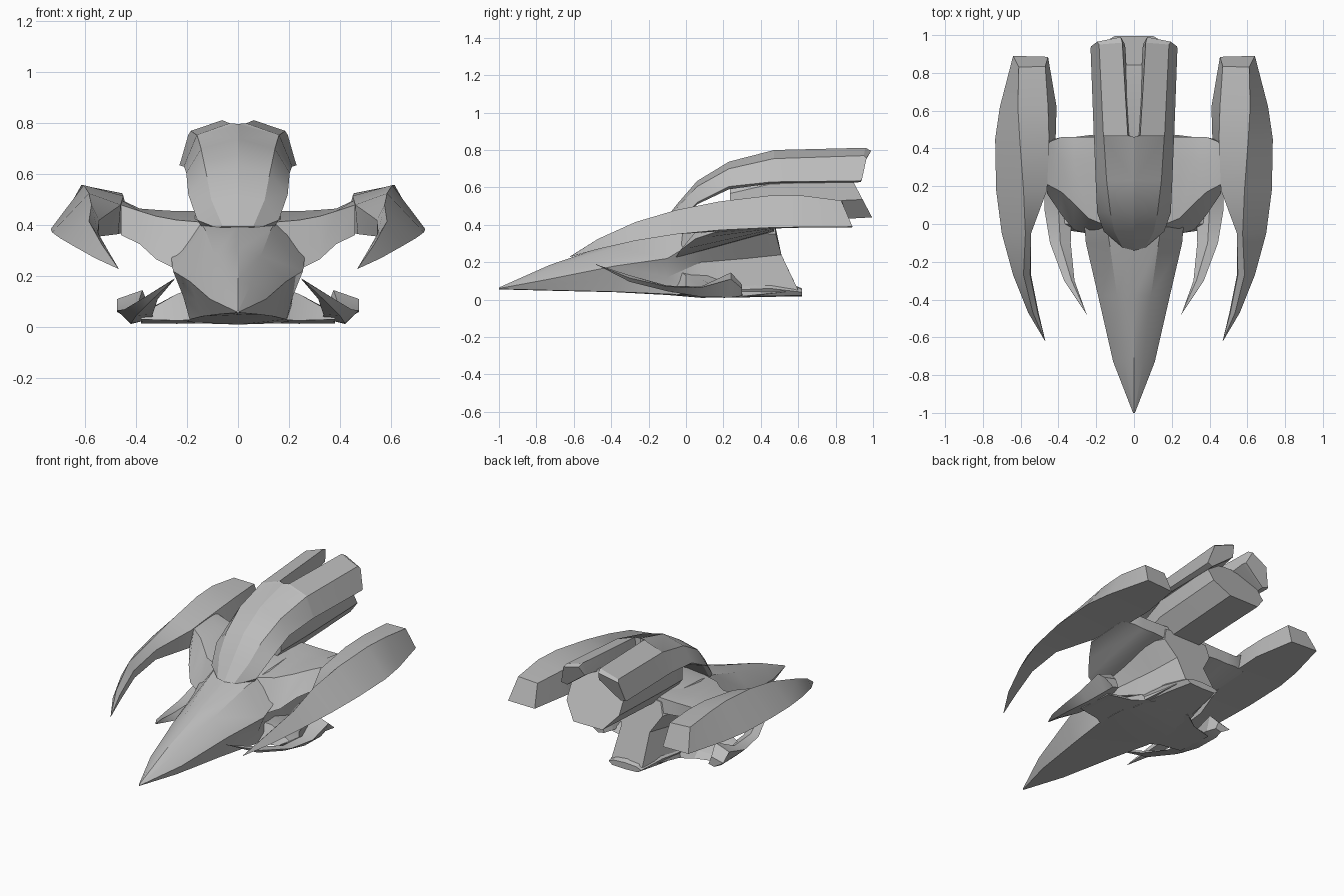
import bpy, bmesh, math

grey = bpy.data.materials.new("hull_grey")
grey.diffuse_color = (0.5, 0.5, 0.5, 1)


def loft(name, rings, mirror=False):
    """Skin a list of rings (equal point counts); optionally add the copy at -x."""
    bm = bmesh.new()
    for s in ((1, -1) if mirror else (1,)):
        vs = [[bm.verts.new((s * x, y, z)) for x, y, z in r] for r in rings]
        n = len(rings[0])
        for a, b in zip(vs, vs[1:]):
            for i in range(n):
                j = (i + 1) % n
                bm.faces.new((a[i], a[j], b[j], b[i]))
        bm.faces.new(vs[0])
        bm.faces.new(vs[-1])
    bmesh.ops.remove_doubles(bm, verts=bm.verts, dist=0.0005)
    bmesh.ops.recalc_face_normals(bm, faces=bm.faces)
    me = bpy.data.meshes.new(name)
    bm.to_mesh(me)
    bm.free()
    me.materials.append(grey)
    ob = bpy.data.objects.new(name, me)
    bpy.context.collection.objects.link(ob)
    bpy.ops.object.select_all(action='DESELECT')
    ob.select_set(True)
    bpy.context.view_layer.objects.active = ob
    bpy.ops.object.shade_smooth_by_angle(angle=math.radians(28))
    return ob


def at_y(y, *pts):
    return [(x, y, z) for x, z in pts]


def at_x(x, *pts):
    return [(x, y, z) for y, z in pts]


def sym(half):
    """Close a half ring whose first and last points lie on x = 0."""
    return half + [(-x, y, z) for x, y, z in half[-2:0:-1]]


# Main hull: pointed nose, wide chine, narrow waist towards the tail
loft("main_hull", [sym(r) for r in (
    at_y(-1.0, (0, .065), (.003, .064), (.005, .06), (.004, .058), (.003, .057), (0, .055)),
    at_y(-.73, (0, .185), (.05, .165), (.11, .11), (.095, .08), (.08, .05), (0, .048)),
    at_y(-.38, (0, .305), (.09, .28), (.19, .18), (.165, .11), (.14, .042), (0, .04)),
    at_y(-.10, (0, .405), (.13, .385), (.255, .22), (.215, .12), (.19, .03), (0, .025)),
    at_y(.08, (0, .45), (.16, .43), (.27, .33), (.18, .20), (.20, .02), (0, .01)),
    at_y(.32, (0, .46), (.17, .45), (.24, .36), (.13, .22), (.17, .02), (0, .012)),
    [(0, .46, .45), (.15, .47, .43), (.17, .48, .35), (.10, .51, .24), (.11, .60, .05), (0, .61, .03)],
)])

# Flat tail plate below the slanted back
loft("tail_plate", [sym(r) for r in (
    at_y(.2, (0, .12), (.15, .11), (.19, .05), (.17, .015), (0, .01)),
    at_y(.45, (0, .13), (.10, .11), (.15, .06), (.13, .02), (0, .015)),
    at_y(.62, (0, .06), (.08, .055), (.115, .04), (.09, .022), (0, .018)))])

# Arched hood over the back, split into two thin prongs beside the slot
loft("upper_hood", [
    [(0, -.14, .395), (.06, -.125, .395), (.085, -.09, .39), (.06, -.06, .37), (0, -.06, .37)],
    at_y(-.04, (0, .52), (.105, .50), (.16, .42), (.14, .39), (0, .39)),
    at_y(.06, (0, .635), (.125, .605), (.195, .52), (.165, .51), (0, .52)),
    at_y(.23, (0, .738), (.145, .70), (.203, .605), (.185, .59), (0, .61)),
    at_y(.46, (0, .797), (.16, .752), (.212, .63), (.19, .622), (0, .66)),
    at_y(.47, (.033, .80), (.162, .754), (.213, .63), (.19, .622), (.022, .66)),
    [(.062, .96, .812), (.185, .95, .77), (.23, .93, .635), (.19, .92, .627), (.045, .93, .735)],
    [(.07, .99, .795), (.195, .965, .755), (.228, .94, .64), (.19, .935, .63), (.05, .955, .735)],
], mirror=True)


# Octagonal engine under the hood with a slanted end
def octagon(w, lo, hi, y, slope=0):
    d = (hi - lo) * .33
    half = [(0, hi), (w * .55, hi), (w, hi - d), (w, lo + d), (w * .55, lo), (0, lo)]
    return sym([(x, y - (z - lo) * slope, z) for x, z in half])


loft("rear_engine", [octagon(.14, .40, .65, .235), octagon(.175, .41, .72, .45),
                     octagon(.187, .44, .73, .995, .53)])

# Curved arms joining the hull to the side pods
loft("pod_arm", [
    at_x(.12, (-.02, .41), (.34, .455), (.46, .455), (.47, .36), (-.10, .25)),
    at_x(.24, (.03, .42), (.34, .455), (.46, .45), (.47, .37), (-.055, .225)),
    at_x(.32, (.11, .435), (.34, .46), (.46, .45), (.46, .375), (-.03, .265)),
    at_x(.385, (.17, .455), (.34, .465), (.46, .45), (.46, .38), (.05, .325)),
    at_x(.46, (.21, .48), (.38, .50), (.43, .50), (.44, .38), (.16, .362)),
], mirror=True)

# Side pods: long sickle shapes (ridge, outer edge, inner bottom, inner top)
loft("side_pod", [
    at_y(-.62, (.47, .23), (.471, .229), (.469, .228), (.469, .231)),
    at_y(-.47, (.535, .325), (.56, .27), (.505, .27), (.51, .30)),
    at_y(-.27, (.585, .415), (.64, .315), (.545, .325), (.55, .37)),
    at_y(-.05, (.575, .48), (.70, .35), (.55, .355), (.545, .42)),
    at_y(.18, (.585, .525), (.73, .372), (.47, .365), (.46, .48)),
    at_y(.45, (.605, .557), (.735, .385), (.415, .38), (.45, .515)),
    at_y(.62, (.615, .557), (.71, .388), (.41, .385), (.455, .525)),
    [(.61, .83, .53), (.64, .89, .39), (.455, .885, .385), (.47, .835, .525)],
], mirror=True)

# Small lower claws
loft("lower_claw", [
    at_y(-.48, (.25, .19), (.251, .188), (.25, .186), (.249, .188)),
    at_y(-.30, (.37, .115), (.35, .095), (.315, .11), (.33, .13)),
    at_y(-.10, (.445, .07), (.40, .045), (.335, .05), (.39, .075)),
    at_y(.08, (.475, .065), (.42, .015), (.33, .03), (.40, .07)),
    at_y(.24, (.475, .11), (.42, .012), (.35, .03), (.375, .145)),
    at_y(.30, (.475, .06), (.41, .02), (.37, .03), (.39, .08)),
], mirror=True)

# Struts fairing the claws into the hull
loft("claw_strut", [
    at_x(.12, (-.12, .03), (-.06, .17), (.15, .15), (.32, .08), (.34, .015)),
    at_x(.24, (-.05, .026), (0, .13), (.08, .11), (.22, .05), (.26, .013)),
    at_x(.38, (-.03, .03), (0, .05), (.10, .055), (.20, .04), (.22, .015)),
], mirror=True)
